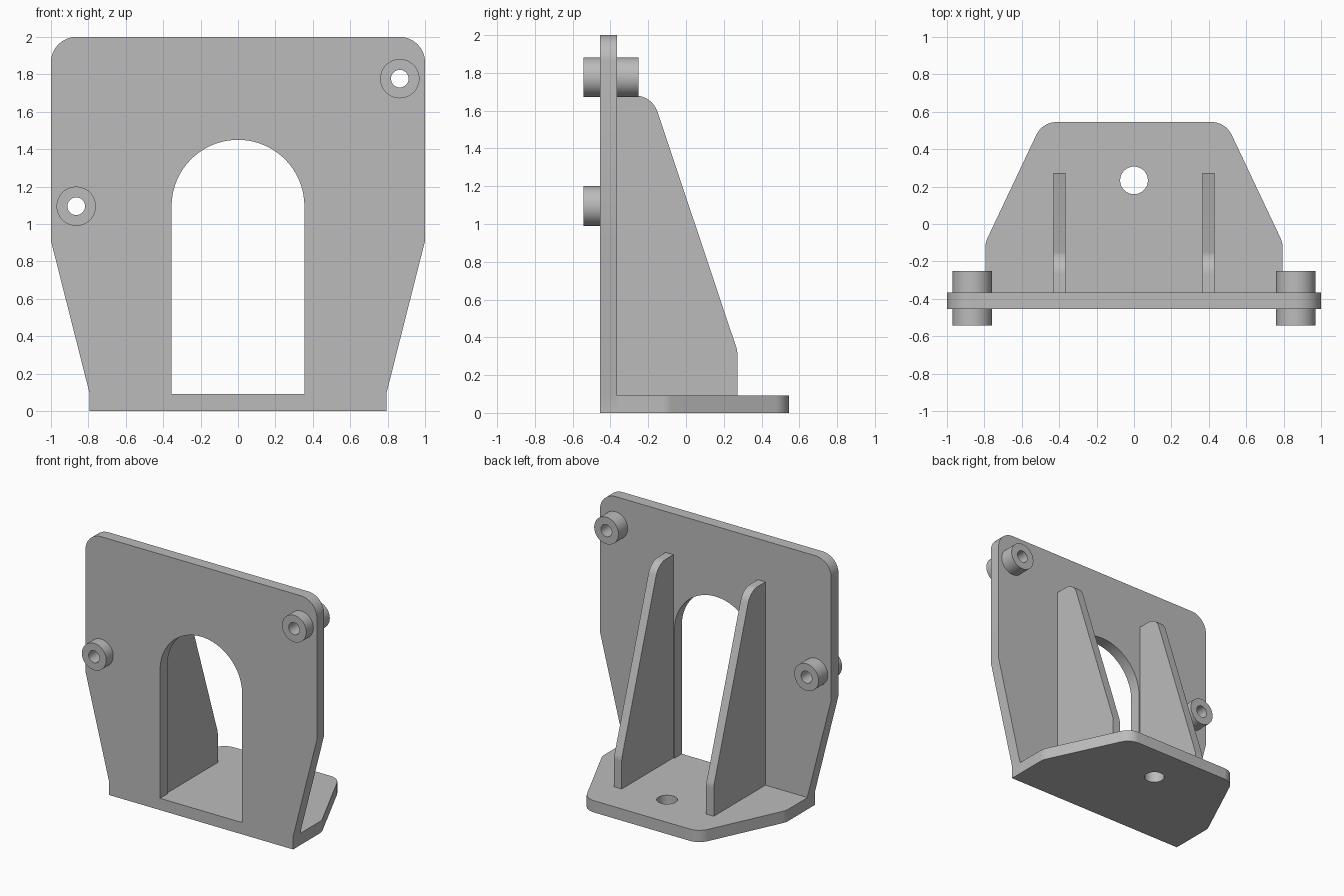
import bpy, bmesh
from math import cos, sin, pi, tan
from mathutils import Vector

if "Cube" in bpy.data.objects:
    bpy.data.objects.remove(bpy.data.objects["Cube"], do_unlink=True)

grey = bpy.data.materials.new("machined_grey")
grey.use_nodes = True
colour = (0.5, 0.5, 0.5, 1)
grey.diffuse_color = colour
grey.node_tree.nodes["Principled BSDF"].inputs["Base Color"].default_value = colour


def circle(u, v, r, n=48):
    return [(u + r * cos(2 * pi * i / n), v + r * sin(2 * pi * i / n)) for i in range(n)]


def rounded(corners, steps=10):
    """Outline from (u, v, radius) corners, each replaced by a tangent arc."""
    points = []
    for i, (u, v, r) in enumerate(corners):
        p = Vector((u, v))
        if r == 0:
            points.append((u, v))
            continue
        a = (Vector(corners[i - 1][:2]) - p).normalized()
        b = (Vector(corners[(i + 1) % len(corners)][:2]) - p).normalized()
        half = a.angle(b) / 2
        centre = p + (a + b).normalized() * r / sin(half)
        start, end = p + a * r / tan(half) - centre, p + b * r / tan(half) - centre
        for s in range(steps + 1):
            t = s / steps
            points.append(tuple(centre + start.lerp(end, t).normalized() * r))
    return points


def slab(name, loops, place, thickness):
    """Fill an outline with holes at mid depth and thicken it both ways."""
    bm = bmesh.new()
    for loop in loops:
        verts = [bm.verts.new(place(u, v)) for u, v in loop]
        for i, vert in enumerate(verts):
            bm.edges.new((verts[i - 1], vert))
    bmesh.ops.triangle_fill(bm, use_beauty=True, edges=bm.edges[:])
    bmesh.ops.recalc_face_normals(bm, faces=bm.faces[:])
    mesh = bpy.data.meshes.new(name)
    bm.to_mesh(mesh)
    bm.free()
    mesh.materials.append(grey)
    obj = bpy.data.objects.new(name, mesh)
    bpy.context.collection.objects.link(obj)
    solid = obj.modifiers.new("thickness", "SOLIDIFY")
    solid.thickness, solid.offset = thickness, 0
    bpy.ops.object.select_all(action="DESELECT")
    obj.select_set(True)
    bpy.context.view_layer.objects.active = obj
    bpy.ops.object.convert(target="MESH")
    bpy.ops.object.shade_smooth_by_angle(angle=pi / 9)
    return obj


def mirrored(half):
    """Complete a right-hand half outline across the centre line."""
    return half + [(-u, v, r) for u, v, r in reversed(half)]


FRONT, BACK, FLOOR = -0.455, -0.365, 0.092
bosses = {"upper_left_boss": (0.865, 1.777), "lower_right_boss": (-0.865, 1.095)}

# Upright plate with arched opening and seats for the bosses
plate = rounded(mirrored([(0.795, 0, 0), (0.795, 0.1, 0), (1, 0.91, 0), (1, 2, 0.135)]))
arch = [(-0.355, FLOOR), (0.355, FLOOR)]
arch += [(0.355 * cos(pi * i / 40), 1.095 + 0.355 * sin(pi * i / 40)) for i in range(41)]
seats = [circle(u, v, 0.105) for u, v in bosses.values()]
mid = (FRONT + BACK) / 2
slab("upright_plate", [plate, arch] + seats, lambda u, v: (u, mid, v), BACK - FRONT)

# Bored bosses passing through the plate
for name, (u, v) in bosses.items():
    slab(name, [circle(u, v, 0.105), circle(u, v, 0.047)],
         lambda a, b: (a, -0.397, b), 0.29)

# Base plate with tapered back and bolt hole
base = rounded(mirrored([(0.795, BACK, 0), (0.795, -0.1, 0.12), (0.49, 0.545, 0.12)]))
slab("base_plate", [base, circle(0, 0.233, 0.074)], lambda u, v: (u, v, FLOOR / 2), FLOOR)

# Pair of sloping gussets
gusset = rounded([(BACK, FLOOR, 0), (0.272, FLOOR, 0), (0.272, 0.33, 0.12),
                  (-0.18, 1.68, 0.125), (BACK, 1.68, 0)])
for side, x in (("left", 0.398), ("right", -0.398)):
    slab(side + "_gusset", [gusset], lambda u, v: (x, u, v), 0.066)
